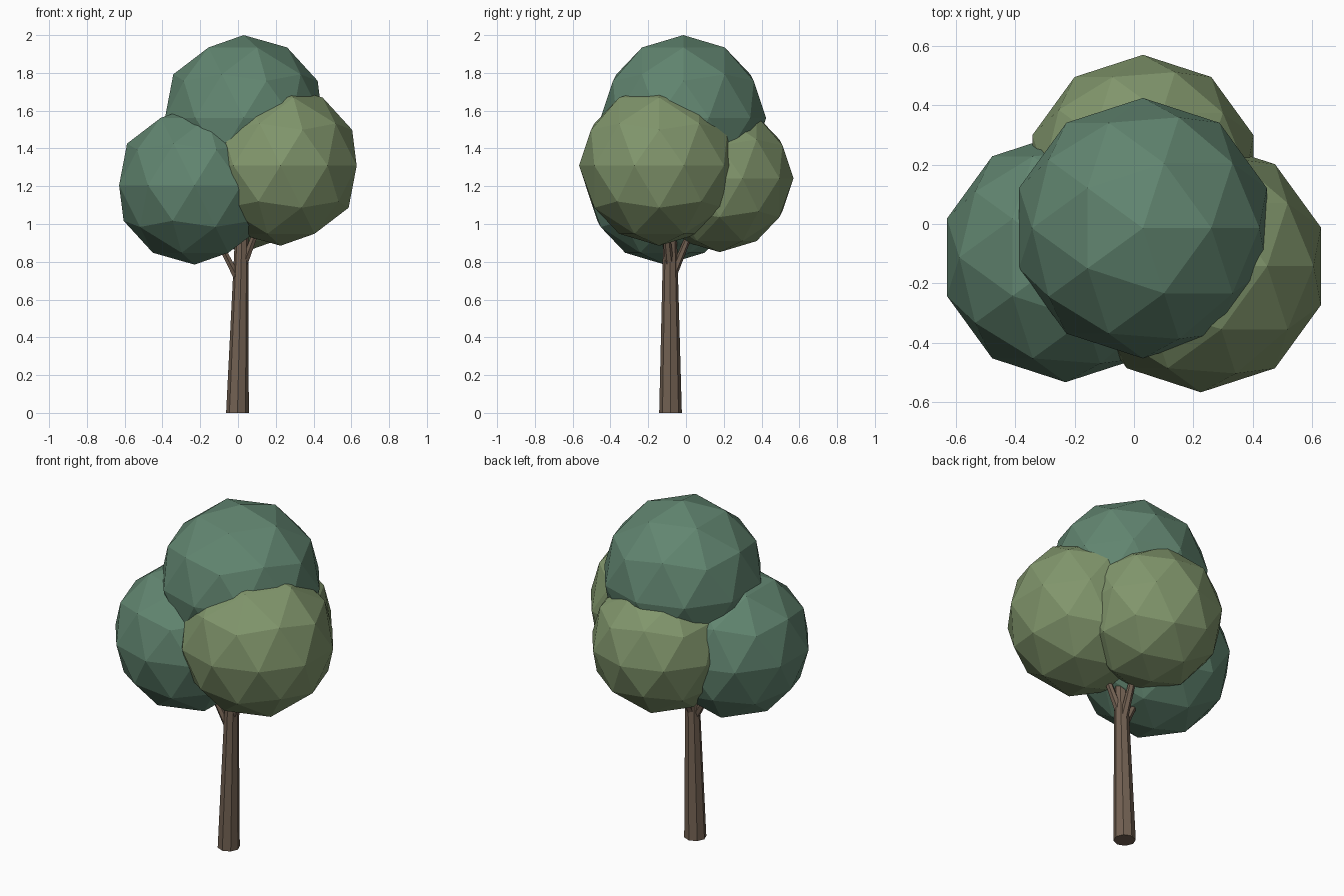
import bpy
from mathutils import Vector

if "Cube" in bpy.data.objects:
    bpy.data.objects.remove(bpy.data.objects["Cube"])


def material(name, rgb):
    m = bpy.data.materials.new(name)
    m.diffuse_color = (*rgb, 1)
    m.use_nodes = True
    m.node_tree.nodes["Principled BSDF"].inputs["Base Color"].default_value = m.diffuse_color
    return m


BARK = material("bark", (0.17, 0.12, 0.085))
DARK = material("dark_leaves", (0.12, 0.235, 0.162))
LIGHT = material("light_leaves", (0.22, 0.305, 0.15))


def foliage(name, loc, radius, mat):
    bpy.ops.mesh.primitive_ico_sphere_add(subdivisions=2, radius=radius, location=loc)
    ob = bpy.context.object
    ob.name = name
    ob.data.materials.append(mat)


def limb(name, start, end, r1, r2, sides):
    a, b = Vector(start), Vector(end)
    d = b - a
    # keep the end rings horizontal by shearing an upright cone
    bpy.ops.mesh.primitive_cone_add(vertices=sides, radius1=r1, radius2=r2, depth=d.z)
    ob = bpy.context.object
    ob.name = name
    for v in ob.data.vertices:
        t = v.co.z / d.z + 0.5
        v.co.x += a.x + d.x * t
        v.co.y += a.y + d.y * t
        v.co.z = a.z + d.z * t
    ob.data.materials.append(BARK)


# Trunk, leaning slightly to the right
limb("trunk", (-0.003, -0.082, 0), (0.028, -0.085, 1.25), 0.06, 0.028, 8)

# Branches reaching into the leaf clusters
limb("branch_left", (0.005, -0.085, 0.70), (-0.14, -0.105, 0.98), 0.025, 0.016, 6)
limb("branch_right", (0.02, -0.085, 0.76), (0.13, -0.115, 1.05), 0.025, 0.016, 6)
limb("branch_back", (0.015, -0.075, 0.72), (0.025, 0.05, 1.02), 0.025, 0.016, 6)

# Leaf clusters
foliage("crown_top", (0.03, -0.014, 1.562), 0.438, DARK)
foliage("crown_left", (-0.23, -0.112, 1.205), 0.42, DARK)
foliage("crown_right", (0.225, -0.142, 1.309), 0.424, LIGHT)
foliage("crown_back", (0.03, 0.178, 1.242), 0.391, LIGHT)
